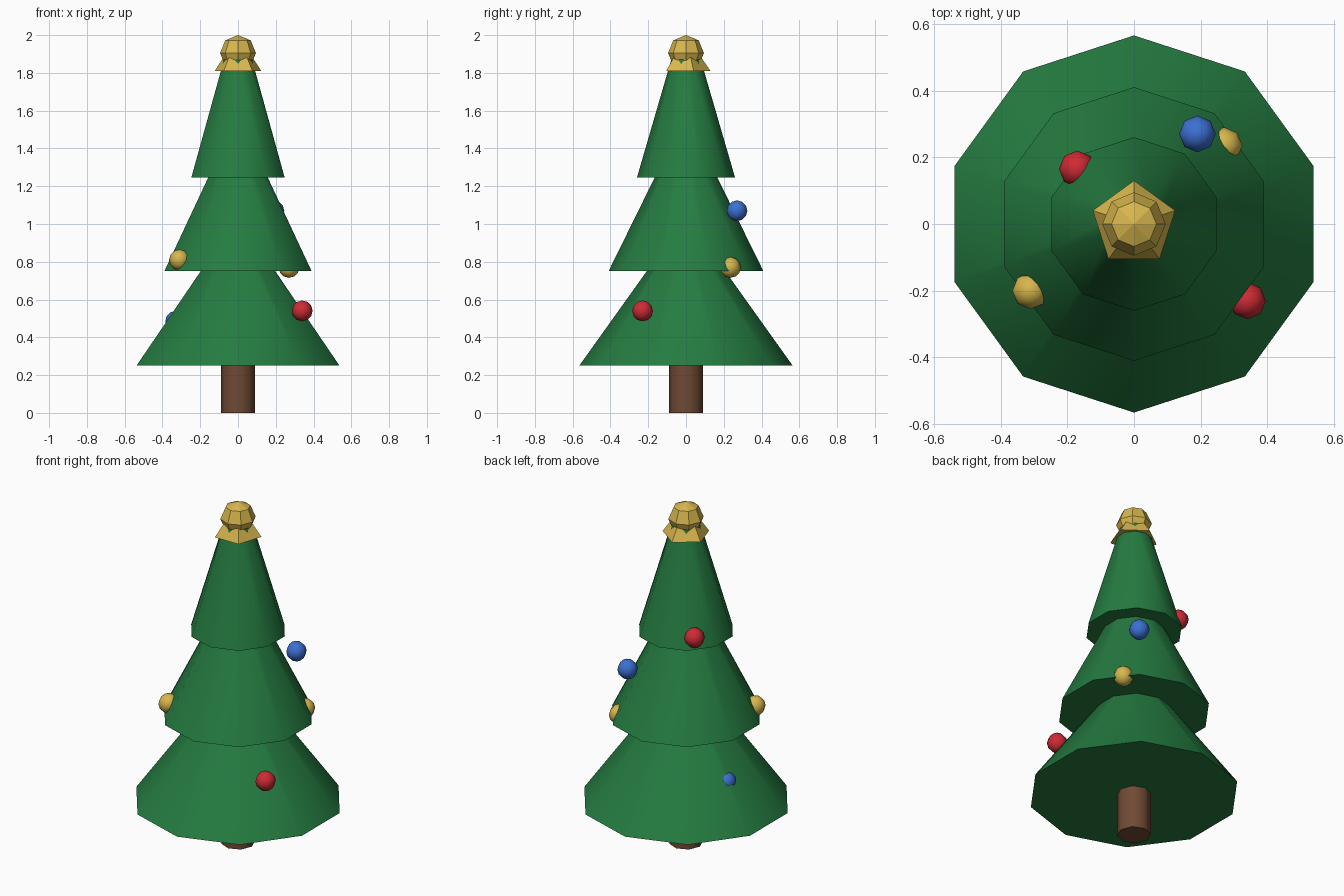
import bpy
import bmesh
import math
from mathutils import Matrix

cube = bpy.data.objects.get("Cube")
if cube:
    bpy.data.objects.remove(cube, do_unlink=True)


def material(name, r, g, b):
    mat = bpy.data.materials.new(name)
    mat.use_nodes = True
    mat.diffuse_color = (r, g, b, 1)
    bsdf = mat.node_tree.nodes["Principled BSDF"]
    bsdf.inputs["Base Color"].default_value = (r, g, b, 1)
    bsdf.inputs["Roughness"].default_value = 0.7
    return mat


green = material("pine green", 0.018, 0.2, 0.052)
brown = material("bark brown", 0.16, 0.068, 0.034)
gold = material("gold", 0.68, 0.47, 0.075)
red = material("bauble red", 0.62, 0.024, 0.036)
blue = material("bauble blue", 0.045, 0.16, 0.65)


def finish(name, bm, mat, smooth_angle=None):
    mesh = bpy.data.meshes.new(name)
    bm.to_mesh(mesh)
    bm.free()
    mesh.materials.append(mat)
    obj = bpy.data.objects.new(name, mesh)
    bpy.context.collection.objects.link(obj)
    if smooth_angle:
        bpy.ops.object.select_all(action="DESELECT")
        obj.select_set(True)
        bpy.context.view_layer.objects.active = obj
        bpy.ops.object.shade_smooth_by_angle(angle=math.radians(smooth_angle))
    return obj


def frustum(name, mat, sides, z0, z1, r0, r1, smooth_angle=None):
    bm = bmesh.new()
    bmesh.ops.create_cone(bm, cap_ends=True, segments=sides, radius1=r0, radius2=r1,
                          depth=z1 - z0, matrix=Matrix.Translation((0, 0, (z0 + z1) / 2)))
    return finish(name, bm, mat, smooth_angle)


def ball(name, mat, centre, radius, rings, smooth_angle=None):
    bm = bmesh.new()
    bmesh.ops.create_uvsphere(bm, u_segments=8, v_segments=rings, radius=radius,
                              matrix=Matrix.Translation(centre))
    return finish(name, bm, mat, smooth_angle)


# Trunk and three stacked tiers of branches
frustum("trunk", brown, 8, 0, 0.35, 0.09, 0.09, 50)
frustum("lower_branches", green, 10, 0.25, 0.95, 0.565, 0.065, 40)
frustum("middle_branches", green, 10, 0.75, 1.4, 0.41, 0.09, 40)
frustum("upper_branches", green, 10, 1.245, 1.87, 0.26, 0.078, 40)

# Golden topper: five-sided skirt under a faceted knob
frustum("topper_skirt", gold, 5, 1.81, 2.0, 0.13, 0)
ball("topper_knob", gold, (0, 0, 1.905), 0.095, 4)

# Baubles
baubles = [
    ("red_bauble_front", red, (0.34, -0.23, 0.54)),
    ("red_bauble_back", red, (-0.17, 0.165, 1.31)),
    ("blue_bauble_high", blue, (0.19, 0.27, 1.07)),
    ("blue_bauble_low", blue, (-0.33, 0.1, 0.485)),
    ("gold_bauble_front", gold, (-0.31, -0.2, 0.81)),
    ("gold_bauble_back", gold, (0.27, 0.235, 0.77)),
]
for name, mat, centre in baubles:
    ball(name, mat, centre, 0.055, 6, 60)
